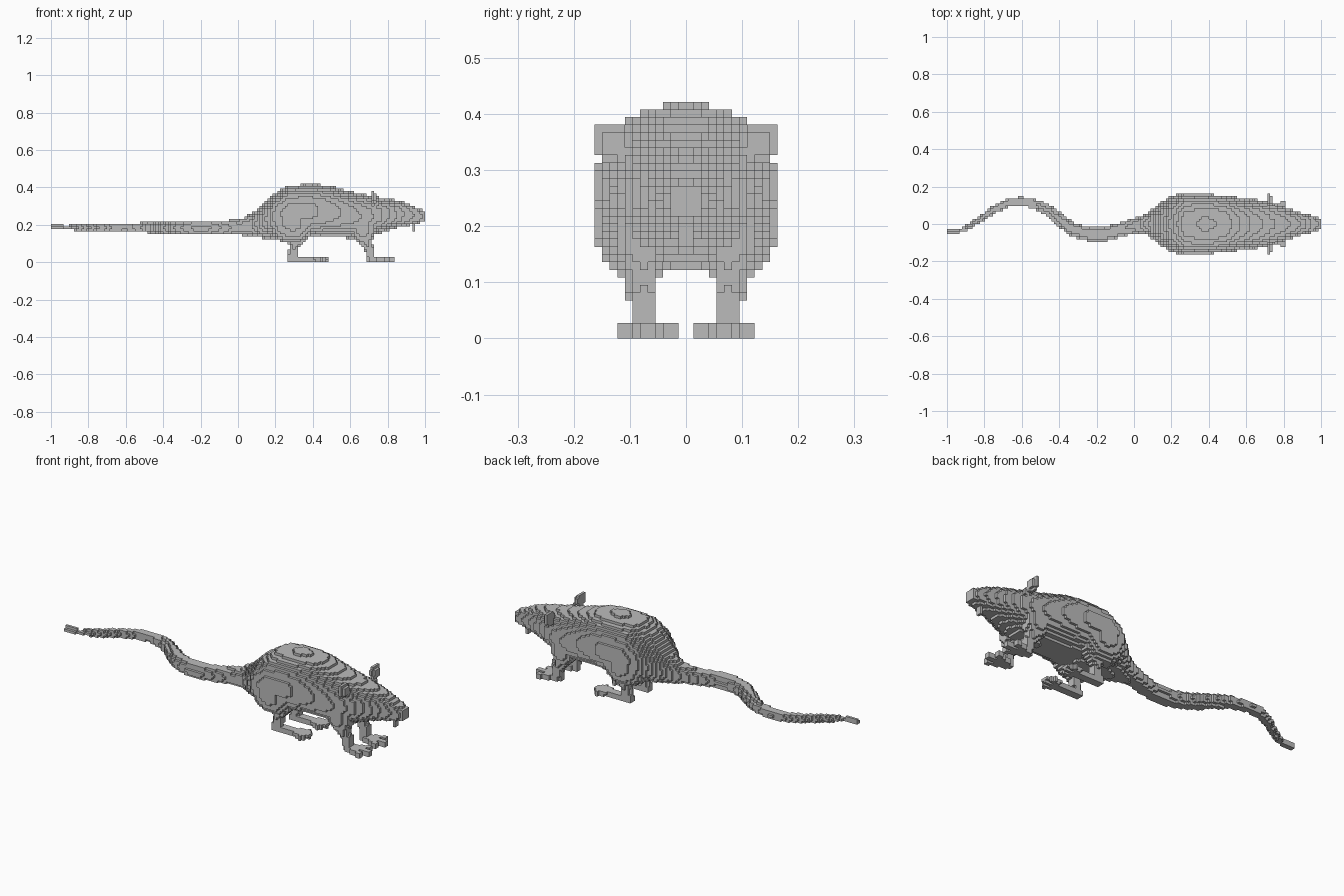
import bpy
import bmesh
from mathutils import Vector

if "Cube" in bpy.data.objects:
    bpy.data.objects.remove(bpy.data.objects["Cube"], do_unlink=True)

CELL = 2 / 147
HALF = 14

grey = bpy.data.materials.new("plain grey")
grey.use_nodes = True
grey.diffuse_color = (0.5, 0.5, 0.5, 1)
bsdf = grey.node_tree.nodes["Principled BSDF"]
bsdf.inputs["Base Color"].default_value = grey.diffuse_color
bsdf.inputs["Roughness"].default_value = 0.9


def blend(rows, x):
    """Interpolate rows of (x, values...) at x, or None outside."""
    for a, b in zip(rows, rows[1:]):
        if a[0] <= x <= b[0]:
            t = (x - a[0]) / (b[0] - a[0])
            return [p + (q - p) * t for p, q in zip(a[1:], b[1:])]
    return None


def hull(rows, power):
    """Rounded solid from rows of (x, bottom, top, half width)."""
    def inside(p):
        section = blend(rows, p.x)
        if section is None:
            return False
        low, high, wide = section
        up = abs(p.z - (low + high) / 2) / ((high - low) / 2)
        return (abs(p.y) / wide) ** power + up ** power < 1
    return inside


def ellipsoid(centre, radii):
    def inside(p):
        return sum(((a - c) / r) ** 2 for a, c, r in zip(p, centre, radii)) < 1
    return inside


def limb(*points):
    """Tapered tube through points of (x, y, z, radius)."""
    links = [(Vector(a[:3]), Vector(b[:3]), a[3], b[3])
             for a, b in zip(points, points[1:])]

    def inside(p):
        for a, b, ra, rb in links:
            t = max(0, min(1, (p - a).dot(b - a) / (b - a).length_squared))
            if (p - a.lerp(b, t)).length < ra + (rb - ra) * t:
                return True
        return False
    return inside


def box(low, high):
    return lambda p: all(a <= v <= b for a, v, b in zip(low, p, high))


filled = {}


def fill(name, start, end, shapes, paired=False):
    """Claim the grid cells of a part; paired parts repeat on both sides."""
    for i in range(max(0, int((start + 1) / CELL)), min(147, int((end + 1) / CELL) + 1)):
        for j in range(-HALF, HALF):
            for k in range(31):
                p = Vector((-1 + (i + 0.5) * CELL, (j + 0.5) * CELL, (k + 0.5) * CELL))
                if paired:
                    p.y = abs(p.y)
                if (i, j, k) not in filled and any(s(p) for s in shapes):
                    filled[i, j, k] = name


# Body and head
fill("body", 0, 0.72, [hull([
    (0.03, 0.14, 0.24, 0.04), (0.08, 0.135, 0.265, 0.065), (0.12, 0.13, 0.3, 0.095),
    (0.2, 0.125, 0.37, 0.153), (0.27, 0.125, 0.41, 0.162), (0.38, 0.13, 0.418, 0.162),
    (0.48, 0.13, 0.413, 0.152), (0.56, 0.13, 0.39, 0.142), (0.65, 0.125, 0.368, 0.13),
    (0.73, 0.14, 0.352, 0.115)], 2.25)])
fill("head", 0.72, 1, [hull([
    (0.7, 0.135, 0.355, 0.118), (0.76, 0.155, 0.347, 0.106), (0.82, 0.175, 0.337, 0.086),
    (0.88, 0.19, 0.322, 0.064), (0.93, 0.2, 0.302, 0.05), (0.97, 0.208, 0.285, 0.042),
    (1.0, 0.22, 0.27, 0.032)], 2.2)])
fill("front_teeth", 0.92, 0.96, [box((0.93, 0, 0.165), (0.95, 0.015, 0.22))], True)

# Thin upright ears
fill("ears", 0.69, 0.76, [
    ellipsoid((0.723, 0.132, 0.35), (0.015, 0.034, 0.036)),
    limb((0.74, 0.1, 0.31, 0.014), (0.727, 0.122, 0.34, 0.014))], True)

# Winding tail
fill("tail", -1, 0.12, [limb(
    (-1.01, -0.042, 0.188, 0.012), (-0.92, -0.034, 0.184, 0.013),
    (-0.83, 0.02, 0.184, 0.016), (-0.75, 0.075, 0.184, 0.018),
    (-0.67, 0.112, 0.185, 0.021), (-0.6, 0.122, 0.185, 0.023),
    (-0.5, 0.095, 0.185, 0.027), (-0.44, 0.06, 0.183, 0.03),
    (-0.38, 0.008, 0.183, 0.034), (-0.32, -0.033, 0.183, 0.035),
    (-0.24, -0.055, 0.183, 0.036), (-0.16, -0.055, 0.183, 0.036),
    (-0.08, -0.034, 0.183, 0.038), (0, -0.01, 0.187, 0.042), (0.1, 0, 0.195, 0.06))])

# Hind legs with long flat feet
fill("hind_legs", 0.1, 0.48, [
    ellipsoid((0.29, 0.09, 0.21), (0.13, 0.072, 0.11)),
    limb((0.33, 0.085, 0.13, 0.035), (0.3, 0.078, 0.09, 0.026), (0.29, 0.075, 0.02, 0.024))], True)
fill("hind_feet", 0.25, 0.49, [box((0.262, 0.054, 0), (0.4, 0.095, 0.027))] + [
    limb((0.38, 0.075, 0.016, 0.017), (tip, side, 0.016, 0.016))
    for tip, side in ((0.45, 0.045), (0.47, 0.075), (0.45, 0.105))], True)

# Front legs with spread toes
fill("front_legs", 0.58, 0.78, [
    ellipsoid((0.67, 0.078, 0.18), (0.065, 0.045, 0.085)),
    limb((0.67, 0.08, 0.14, 0.036), (0.7, 0.075, 0.08, 0.026), (0.712, 0.072, 0.02, 0.023))], True)
fill("front_feet", 0.68, 0.84, [
    limb((0.71, 0.07, 0.014, 0.02), (tip, side, 0.013, 0.015))
    for tip, side in ((0.8, 0.028), (0.82, 0.067), (0.795, 0.107))], True)

# Outer cell walls: each axis direction has one square
SIDES = []
for axis in range(3):
    u, v = (axis + 1) % 3, (axis + 2) % 3
    for sign in (0, 1):
        square = []
        for a, b in ((0, 0), (1, 0), (1, 1), (0, 1)):
            corner = [0, 0, 0]
            corner[axis], corner[u], corner[v] = sign, a, b
            square.append(tuple(corner))
        step = [0, 0, 0]
        step[axis] = 2 * sign - 1
        SIDES.append((step, square if sign else square[::-1]))

for name in dict.fromkeys(filled.values()):
    bm = bmesh.new()
    verts = {}
    for cell, owner in filled.items():
        if owner != name:
            continue
        for step, square in SIDES:
            if tuple(c + s for c, s in zip(cell, step)) in filled:
                continue
            face = []
            for corner in square:
                key = tuple(c + s for c, s in zip(cell, corner))
                if key not in verts:
                    i, j, k = key
                    verts[key] = bm.verts.new((-1 + i * CELL, j * CELL, k * CELL))
                face.append(verts[key])
            bm.faces.new(face)
    mesh = bpy.data.meshes.new(name)
    bm.to_mesh(mesh)
    bm.free()
    mesh.materials.append(grey)
    part = bpy.data.objects.new(name, mesh)
    bpy.context.collection.objects.link(part)
